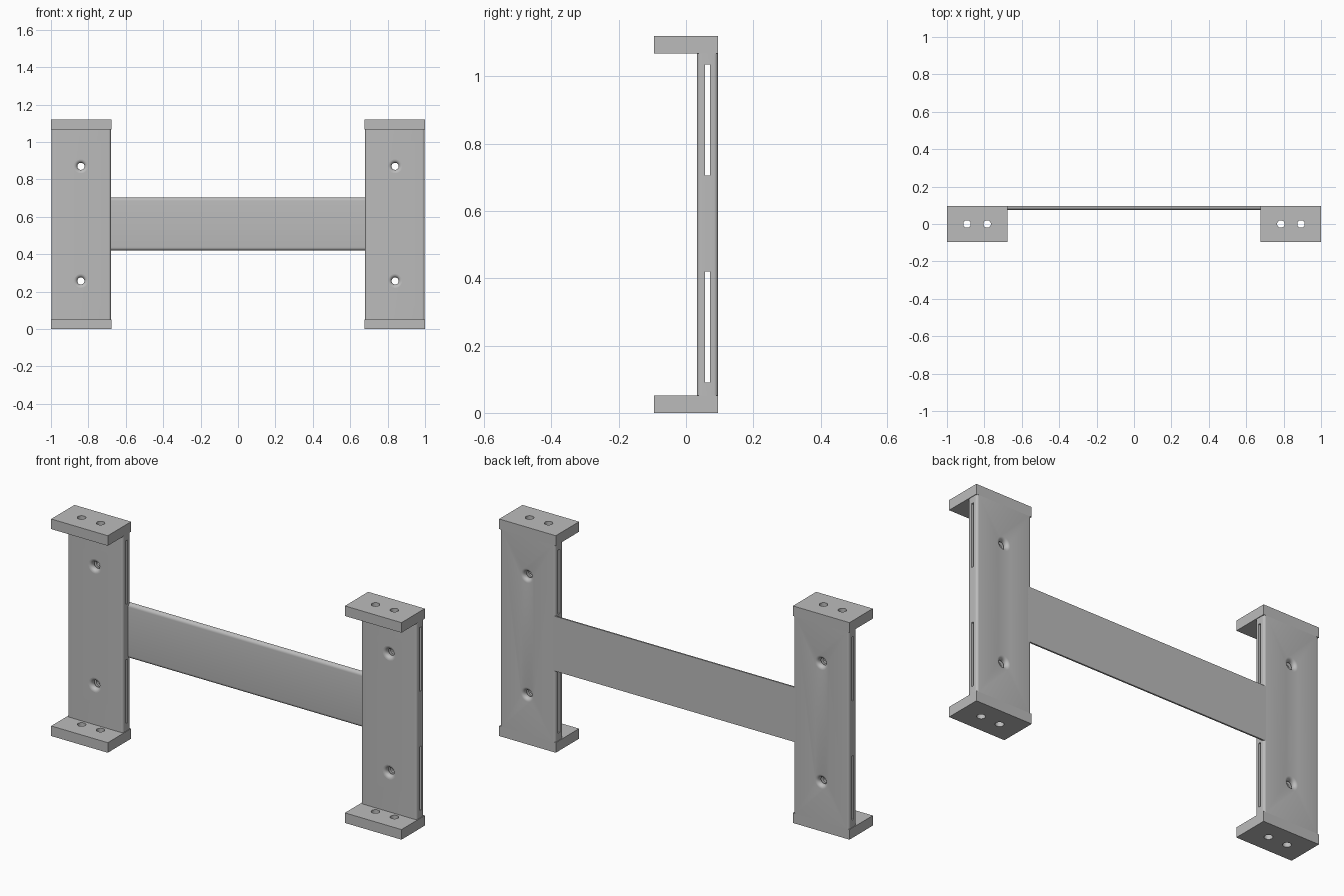
import bpy
import bmesh
import math
from mathutils import Matrix, Vector

cube = bpy.data.objects.get("Cube")
if cube:
    bpy.data.objects.remove(cube, do_unlink=True)

grey = bpy.data.materials.new("plain grey")
grey.use_nodes = True
colour = (0.5, 0.5, 0.5, 1)
grey.diffuse_color = colour
grey.node_tree.nodes["Principled BSDF"].inputs["Base Color"].default_value = colour

HEIGHT, FLANGE = 1.12, 0.052
INNER, OUTER = 0.68, 1.0
FRONT, BACK, WEB_FRONT = -0.095, 0.095, 0.033
MID = (INNER + OUTER) / 2


def finish(name, bm):
    bmesh.ops.recalc_face_normals(bm, faces=bm.faces)
    mesh = bpy.data.meshes.new(name)
    bm.to_mesh(mesh)
    bm.free()
    mesh.materials.append(grey)
    obj = bpy.data.objects.new(name, mesh)
    bpy.context.collection.objects.link(obj)
    return obj


def box(name, low, high, radius=0, rounded=None):
    """Box between two corners; edges chosen by the rule are rounded."""
    low, high = Vector(low), Vector(high)
    bm = bmesh.new()
    bmesh.ops.create_cube(bm, size=1)
    for v in bm.verts:
        v.co = (low + high) / 2 + v.co * (high - low)
    if rounded:
        edges = [e for e in bm.edges if rounded(*[v.co for v in e.verts])]
        bmesh.ops.bevel(bm, geom=edges, offset=radius, segments=6,
                        profile=0.5, affect='EDGES')
    return finish(name, bm)


def lathe(name, profile, matrix, sides=32):
    """Closed solid turned around z from (radius, height) pairs."""
    bm = bmesh.new()
    rings = []
    for r, h in profile:
        angles = [math.tau * i / sides for i in range(sides)]
        rings.append([bm.verts.new((r * math.cos(a), r * math.sin(a), h))
                      for a in angles])
    for a, b in zip(rings, rings[1:]):
        for i in range(sides):
            j = (i + 1) % sides
            bm.faces.new((a[i], a[j], b[j], b[i]))
    bm.faces.new(rings[0])
    bm.faces.new(rings[-1])
    bm.transform(matrix)
    return finish(name, bm)


def cut(obj, cutters):
    """Cut the openings, then tidy away the cutters."""
    bpy.context.view_layer.objects.active = obj
    for cutter in cutters:
        cutter.hide_render = True
        mod = obj.modifiers.new("opening", 'BOOLEAN')
        mod.operation, mod.solver, mod.object = 'DIFFERENCE', 'EXACT', cutter
        bpy.ops.object.modifier_apply(modifier=mod.name)
        bpy.data.objects.remove(cutter, do_unlink=True)


def smooth(obj):
    bpy.ops.object.select_all(action='DESELECT')
    obj.select_set(True)
    bpy.context.view_layer.objects.active = obj
    bpy.ops.object.shade_smooth_by_angle(angle=math.radians(35))


# Screw hole outline, flared with a rounded lip at both faces
half, hole, lip = (BACK - WEB_FRONT) / 2, 0.019, 0.018
arc = [(hole + lip * (1 - math.cos(a)), half - lip + lip * math.sin(a))
       for a in [math.radians(15 * i) for i in range(7)]]
arc.append((hole + lip, half + 0.02))
screw = [(r, -h) for r, h in reversed(arc)] + arc

for side, x_sign in (("left", 1), ("right", -1)):
    def xs(a, b):
        return sorted((a * x_sign, b * x_sign))

    # Upright with rounded vertical edges, screw holes and side slots
    x0, x1 = xs(INNER, OUTER - 0.003)
    upright = box(side + "_upright", (x0, WEB_FRONT, FLANGE),
                  (x1, BACK, HEIGHT - FLANGE), 0.012,
                  lambda a, b: abs(a.z - b.z) > 0.1)
    cutters = []
    for z in (0.257, 0.87):
        place = (Matrix.Translation((MID * x_sign, (WEB_FRONT + BACK) / 2, z))
                 @ Matrix.Rotation(math.pi / 2, 4, 'X'))
        cutters.append(lathe("screw_cutter", screw, place))
    a, b = xs(INNER - 0.05, OUTER + 0.05)
    for z0, z1 in ((0.09, 0.42), (0.705, 1.035)):
        cutters.append(box("slot_cutter", (a, 0.057, z0), (b, 0.071, z1)))
    cut(upright, cutters)
    smooth(upright)

    # Top and bottom flanges with two plain holes each
    x0, x1 = xs(INNER - 0.003, OUTER)
    for level, z in (("bottom", 0), ("top", HEIGHT - FLANGE)):
        flange = box(f"{side}_{level}_flange", (x0, FRONT, z),
                     (x1, BACK, z + FLANGE))
        cut(flange, [lathe("bolt_cutter", [(0.02, -0.02), (0.02, FLANGE + 0.02)],
                           Matrix.Translation((x * x_sign, 0, z)))
                     for x in (0.785, 0.893)])
        smooth(flange)

# Thin crossbar, flush at the back, with rounded front edges
crossbar = box("crossbar", (-INNER - 0.02, 0.075, 0.42),
               (INNER + 0.02, BACK, 0.703), 0.017,
               lambda a, b: abs(a.x - b.x) > 0.1 and a.y < 0.08 and b.y < 0.08)
smooth(crossbar)
